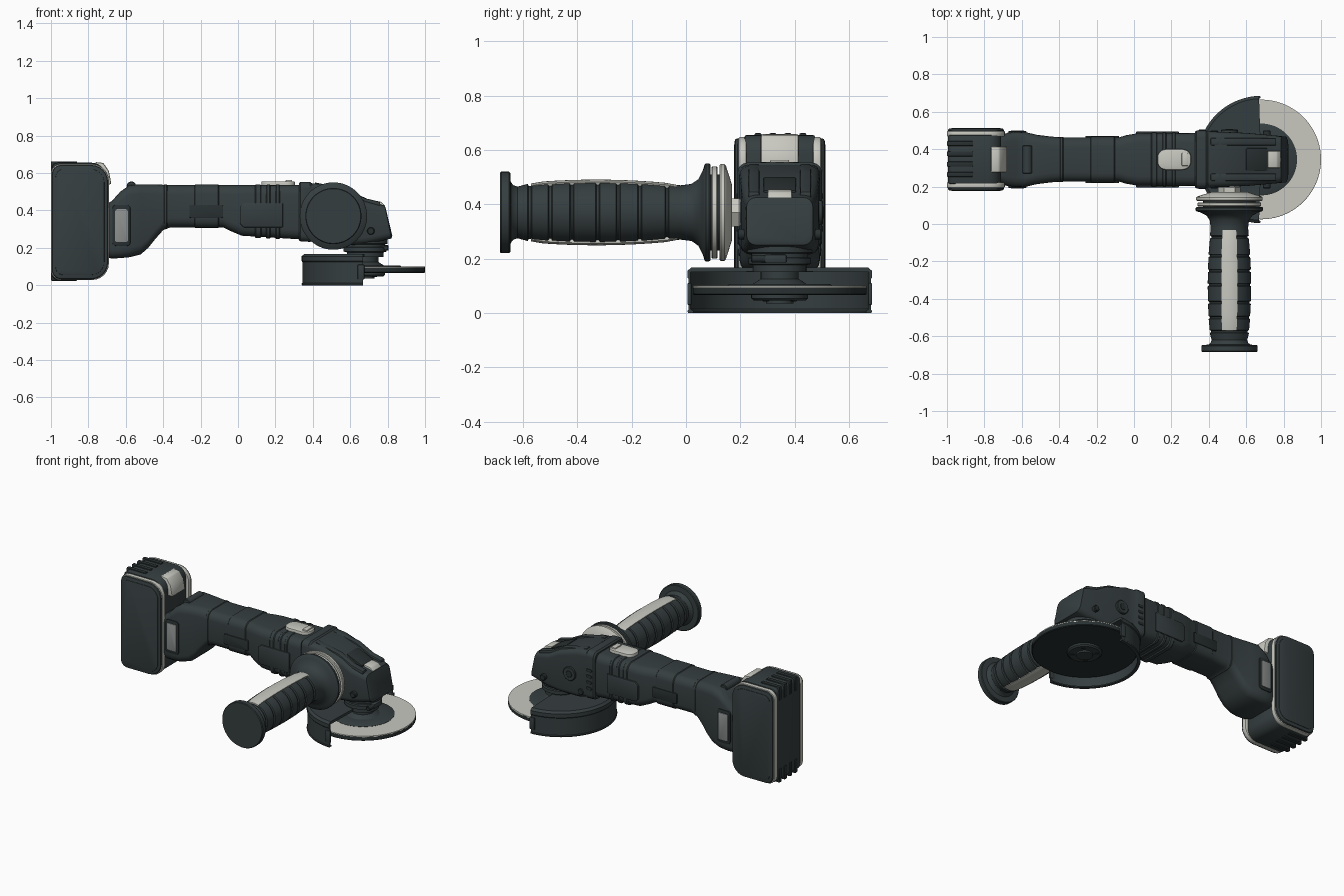
import bpy, bmesh
from math import sin, cos, pi, radians
from mathutils import Vector

if "Cube" in bpy.data.objects:
    bpy.data.objects.remove(bpy.data.objects["Cube"])

CY = 0.345                      # centre line of the tool body
DISC = (0.68, CY)               # spindle axis
GRIP = (0.51, 0.37)             # side handle axis (x, z)


def material(name, rgb):
    m = bpy.data.materials.new(name)
    m.diffuse_color = (*rgb, 1)
    m.use_nodes = True
    m.node_tree.nodes["Principled BSDF"].inputs["Base Color"].default_value = m.diffuse_color
    return m


DARK = material("dark_shell", (0.036, 0.048, 0.05))
BLACK = material("rubber", (0.022, 0.03, 0.031))
LIGHT = material("light_trim", (0.58, 0.58, 0.53))
GREY = material("grey_label", (0.27, 0.28, 0.28))


def finish(name, bm, mat, bevel=0.0, seg=2):
    bmesh.ops.remove_doubles(bm, verts=bm.verts, dist=1e-5)
    bmesh.ops.recalc_face_normals(bm, faces=bm.faces)
    if bevel:
        edges = [e for e in bm.edges if len(e.link_faces) == 2 and e.calc_face_angle() > radians(35)]
        bmesh.ops.bevel(bm, geom=edges, offset=bevel, segments=seg, profile=0.5,
                        affect='EDGES', clamp_overlap=True)
    me = bpy.data.meshes.new(name)
    bm.to_mesh(me)
    bm.free()
    ob = bpy.data.objects.new(name, me)
    bpy.context.collection.objects.link(ob)
    me.materials.append(mat)
    bpy.ops.object.select_all(action='DESELECT')
    ob.select_set(True)
    bpy.context.view_layer.objects.active = ob
    bpy.ops.object.shade_smooth_by_angle(angle=radians(32))
    return ob


def skin(bm, rings, closed_path=False, caps=True, skip=()):
    vs = [[bm.verts.new(p) for p in r] for r in rings]
    n = len(vs[0])
    for i in range(len(vs) if closed_path else len(vs) - 1):
        a, b = vs[i], vs[(i + 1) % len(vs)]
        for j in range(n):
            if j not in skip:
                k = (j + 1) % n
                bm.faces.new((a[j], a[k], b[k], b[j]))
    if caps and not closed_path:
        bm.faces.new(vs[0])
        bm.faces.new(vs[-1])


def rounded(x0, x1, z0, z1, radii, n=6):
    """Rounded rectangle; radii in the order right-top, left-top, left-bottom, right-bottom."""
    out = []
    for i, (cx, cz, sx, sz) in enumerate(((x1, z1, -1, -1), (x0, z1, 1, -1), (x0, z0, 1, 1), (x1, z0, -1, 1))):
        r = radii[i]
        for k in range(n + 1):
            a = (i + k / n) * pi / 2
            out.append((cx + sx * r + r * cos(a), cz + sz * r + r * sin(a)))
    return out


def box(name, x, y, z, mat=DARK, bevel=0.006):
    bm = bmesh.new()
    skin(bm, [[(u, y[0], z[0]), (u, y[1], z[0]), (u, y[1], z[1]), (u, y[0], z[1])] for u in x])
    return finish(name, bm, mat, bevel)


def plate(name, outline, y0, y1, mat=DARK, bevel=0.006):
    bm = bmesh.new()
    skin(bm, [[(x, y, z) for x, z in outline] for y in (y0, y1)])
    return finish(name, bm, mat, bevel)


def loft(name, sections, mat=DARK, corner=0.05):
    """Sections along x: (x, low z, high z, half width, lean)."""
    bm = bmesh.new()
    rings = []
    for x, lo, hi, w, *lean in sections:
        t = lean[0] if lean else 0
        r = min(corner, (hi - lo) * 0.3)
        rings.append([(x + t * (hi - z) / (hi - lo), CY + y, z)
                      for y, z in rounded(-w, w, lo, hi, [r] * 4, 4)])
    skin(bm, rings)
    return finish(name, bm, mat)


def revolve(name, prof, centre, axis='z', a0=0, a1=360, steps=64, mat=DARK):
    """Turn a closed (radius, height) profile about a z or y axis."""
    full = a1 - a0 >= 360
    bm = bmesh.new()
    rings = []
    for i in range(steps if full else steps + 1):
        a = radians(a0 + (a1 - a0) * i / steps)
        if axis == 'z':
            rings.append([(centre[0] + r * cos(a), centre[1] + r * sin(a), h) for r, h in prof])
        else:
            rings.append([(centre[0] + r * cos(a), h, centre[1] + r * sin(a)) for r, h in prof])
    n = len(prof)
    skip = [j for j in range(n) if prof[j][0] == 0 and prof[(j + 1) % n][0] == 0]
    skin(bm, rings, closed_path=full, skip=skip)
    return finish(name, bm, mat)


def cyl(name, r, h0, h1, centre, axis='z', mat=DARK, c=0.004, steps=48):
    return revolve(name, [(0, h0), (r - c, h0), (r, h0 + c), (r, h1 - c), (r - c, h1), (0, h1)],
                   centre, axis, mat=mat, steps=steps)


# Battery: core, light bands and dark side caps
plate("battery_core", rounded(-0.995, -0.71, 0.03, 0.655, [.07, .03, .03, .07]), 0.215, 0.475, DARK, 0.008)
for s, tag in ((-1, "right"), (1, "left")):
    def span(a, b):
        return CY + s * a, CY + s * b
    plate("battery_band_" + tag, rounded(-1, -0.69, 0.028, 0.648, [.09, .05, .05, .09]), *span(.122, .152), LIGHT, .006)
    plate("battery_cap_" + tag, rounded(-0.995, -0.695, 0.032, 0.643, [.09, .05, .05, .09]), *span(.145, .166), DARK, .012)
    plate("battery_inset_" + tag, rounded(-0.975, -0.715, 0.055, 0.62, [.07, .04, .04, .07]), *span(.16, .169), DARK, .002)
plate("battery_release", [(-.765, .659), (-.72, .654), (-.69, .61), (-.677, .54), (-.75, .54)], 0.275, 0.415, LIGHT, 0.008)
for i in range(4):
    y = 0.252 + i * 0.055
    for tag, z in (("top", (0.57, 0.662)), ("bottom", (0.024, 0.115))):
        box(f"battery_rib_{tag}_{i}", (-1.0, -0.86), (y, y + 0.026), z, BLACK, 0.005)

# Main body with the flared battery foot
loft("body_shell", [
    (-.71, .15, .43, .13), (-.675, .143, .45, .143), (-.63, .145, .50, .148), (-.58, .15, .535, .146),
    (-.52, .165, .54, .132), (-.48, .20, .54, .127), (-.44, .25, .54, .122), (-.40, .295, .537, .12),
    (-.36, .31, .535, .118), (-.08, .31, .535, .118), (-.04, .29, .535, .13), (.02, .265, .535, .14),
    (.34, .245, .537, .142)])
cyl("strap_boss", 0.025, 0.27, 0.42, (-0.57, 0.53), 'y')
# Raised grip bands around the body
for i, (x0, x1, lo, w) in enumerate(((-.40, -.375, .30, .121), (-.235, -.10, .306, .122), (.09, .125, .252, .145),
                                     (.15, .175, .249, .145), (.20, .225, .247, .145))):
    loft(f"body_band_{i}", [(x0, lo + .006, .534, w - .005), (x0 + .006, lo, .539, w),
                            (x1 - .006, lo, .539, w), (x1, lo + .006, .534, w - .005)])
# Side details mirrored on both flanks
for s, tag in ((-1, "right"), (1, "left")):
    def span(a, b):
        return CY + s * a, CY + s * b
    plate("foot_frame_" + tag, rounded(-.672, -.575, .21, .43, [.02] * 4), *span(.11, .152), BLACK, .004)
    plate("foot_label_" + tag, rounded(-.658, -.588, .23, .408, [.012] * 4), *span(.14, .156), GREY, .002)
    plate("grip_pad_" + tag, rounded(-.26, -.08, .36, .43, [.008] * 4), *span(.10, .126), BLACK, .003)
    plate("body_panel_" + tag, [(.01, .33), (.03, .31), (.24, .31), (.24, .44), (.03, .44), (.01, .42)],
          *span(.12, .149), DARK, .004)
    for i in range(4):
        plate(f"vent_{tag}_{i}", rounded(.345, .385, .30 + i * .04, .32 + i * .04, [.008] * 4),
              *span(.14, .159), BLACK, .002)

# Slide switch
bm = bmesh.new()
skin(bm, [[(x, y, z) for x, y in rounded(.125, .305, .29, .40, [.045] * 4)] for z in (.52, .556)])
finish("slide_switch", bm, LIGHT, 0.007)
box("switch_stop", (.255, .29), (.31, .38), (.54, .564), LIGHT, .005)

# Gear head, sloping to the nose
loft("gear_head", [
    (.325, .24, .545, .148), (.335, .235, .553, .155), (.385, .232, .553, .155), (.395, .235, .545, .15),
    (.46, .22, .54, .148), (.60, .215, .497, .142), (.68, .22, .452, .135), (.755, .235, .435, .128),
    (.785, .25, .425, .122, .035), (.79, .265, .41, .112, .035)], corner=0.035)
for s, tag in ((-1, "right"), (1, "left")):
    plate("head_rail_" + tag, [(.41, .55), (.58, .515), (.68, .465), (.76, .446), (.76, .42), (.41, .50)],
          CY + s * .075, CY + s * .115, DARK, .006)
    for x, z in ((.43, .27), (.71, .29)):
        cyl(f"head_screw_{tag}_{x}", .02, min(CY + s * .12, CY + s * .155), max(CY + s * .12, CY + s * .155), (x, z), 'y', BLACK, .004, 20)
plate("lock_button", [(.715, .455), (.765, .446), (.785, .425), (.785, .38), (.715, .40)], .30, .39, LIGHT, .005)
plate("lock_surround", [(.60, .502), (.715, .452), (.715, .40), (.60, .45)], .285, .405, BLACK, .005)
cyl("handle_socket", .045, .46, .505, GRIP, 'y')
cyl("handle_socket_hole", .024, .48, .507, GRIP, 'y', BLACK)

# Spindle collar and guard clamp
revolve("spindle_collar", [(0, .25), (.12, .25), (.12, .222), (.105, .218), (.105, .205), (.115, .202), (.115, .18),
                           (.098, .176), (.098, .15), (0, .15)], DISC)
box("guard_lever", (.77, .805), (.29, .37), (.185, .215), DARK, .005)
cyl("clamp_bolt", .014, .24, .30, (.79, .20), 'y', BLACK, .003, 20)

# Wheel guard: half drum open to the front
revolve("wheel_guard", [(.09, .168), (.325, .168), (.34, .155), (.34, .13), (.336, .125), (.336, .012), (.34, .008),
                        (.338, 0), (.318, 0), (.318, .008), (.328, .014), (.328, .15), (.09, .152)],
        DISC, a0=92, a1=268, steps=48)
for s, tag in ((-1, "right"), (1, "left")):
    box("guard_tab_" + tag, (.64, .675), tuple(sorted((CY + s * .325, CY + s * .34))), (.03, .11), DARK, .003)

# Cutting wheel
revolve("wheel_backing", [(0, .066), (.315, .066), (.32, .07), (.32, .094), (0, .094)], DISC, mat=BLACK, steps=80)
revolve("wheel_face", [(.18, .09), (.32, .09), (.32, .099), (.317, .101), (.18, .101)], DISC, mat=LIGHT, steps=80)
revolve("wheel_hub", [(0, .09), (.192, .09), (.192, .102), (.185, .106), (.10, .106), (.07, .125), (.07, .16), (0, .16)], DISC)
revolve("wheel_nut", [(0, .035), (.05, .035), (.05, .046), (.095, .046), (.105, .054), (.105, .07), (0, .07)], DISC)
for i in range(4):
    a = pi / 4 + i * pi / 2
    cyl(f"nut_pin_hole_{i}", .012, .043, .05, (DISC[0] + .074 * cos(a), DISC[1] + .074 * sin(a)), 'z', BLACK, .002, 16)


# Side handle grip, barrel shaped with ring grooves
def barrel(y):
    return 0.095 + 0.021 * max(0.0, 1 - ((y + .33) / .34) ** 2)


prof = [(0, -.685), (.146, -.685), (.15, -.68), (.15, -.652), (.146, -.647), (.112, -.645), (.10, -.635), (.095, -.62)]
for y in (-.575, -.50, -.42, -.325, -.25, -.17, -.07):
    r = barrel(y)
    prof += [(r, y - .008), (r - .007, y - .004), (r - .007, y + .004), (r, y + .008)]
prof += [(.10, -.02), (.105, .02), (.122, .045), (.155, .062), (.175, .068), (.18, .073), (.18, .085), (.176, .09), (0, .09)]
revolve("side_handle", prof, GRIP, 'y')
# Light inlays along the top and bottom of the grip
ys = [-.57 + .54 * i / 12 for i in range(13)]
strip = [(barrel(y) + (.001 if y in (ys[0], ys[-1]) else .005), y) for y in ys] + [(.085, -.03), (.085, -.57)]
for a, tag in ((90, "top"), (270, "bottom")):
    revolve("grip_inlay_" + tag, strip, GRIP, 'y', a - 21, a + 21, 8, LIGHT)
# Washers, cone and bolt between handle and head
cyl("washer_outer", .17, .094, .116, GRIP, 'y', LIGHT)
cyl("washer_gap", .14, .085, .13, GRIP, 'y', BLACK)
revolve("washer_inner", [(0, .124), (.174, .124), (.178, .128), (.178, .142), (.172, .147), (.10, .17), (0, .17)], GRIP, 'y', mat=LIGHT)
cyl("handle_bolt", .06, .16, .20, GRIP, 'y', LIGHT, .004, 6)
